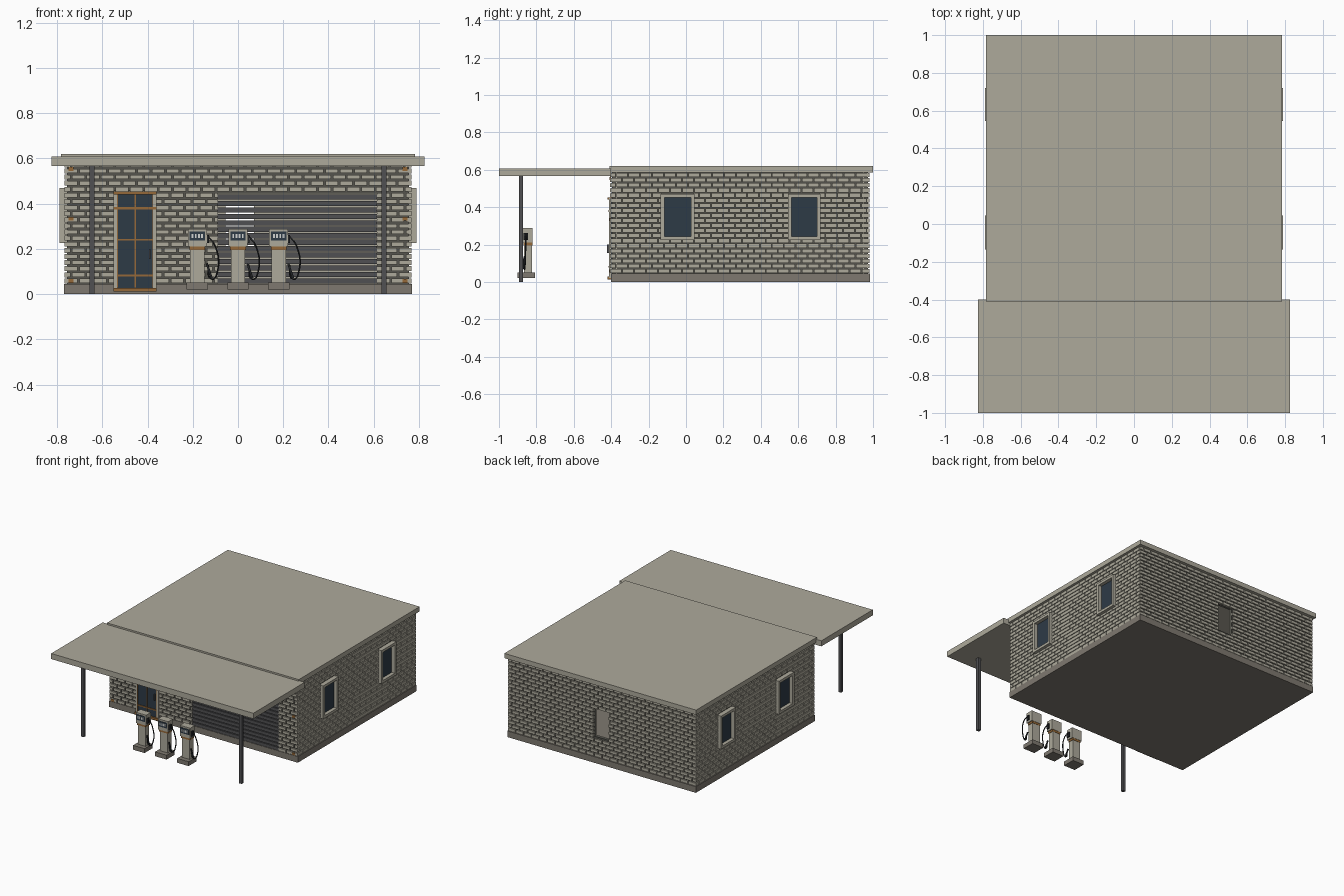
import bpy, bmesh
from mathutils import Vector

if "Cube" in bpy.data.objects:
    bpy.data.objects.remove(bpy.data.objects["Cube"])


def material(name, r, g, b):
    m = bpy.data.materials.new(name)
    m.diffuse_color = (r, g, b, 1)
    m.use_nodes = True
    m.node_tree.nodes["Principled BSDF"].inputs["Base Color"].default_value = m.diffuse_color
    return m


STONE = material("pale_stone", 0.42, 0.40, 0.33)
PLINTH = material("plinth_grey", 0.21, 0.19, 0.16)
MORTAR = material("dark_mortar", 0.09, 0.088, 0.075)
STEEL = material("dark_steel", 0.08, 0.08, 0.085)
GLASS = material("blue_glass", 0.027, 0.043, 0.062)
BRASS = material("brown_trim", 0.30, 0.14, 0.04)
RUBBER = material("black_rubber", 0.017, 0.019, 0.022)
WHITE = material("white_digits", 0.65, 0.66, 0.65)


def boxes(name, items, mat):
    """One object made of boxes given as (x0, x1, y0, y1, z0, z1)."""
    bm = bmesh.new()
    for x0, x1, y0, y1, z0, z1 in items:
        x0, x1, y0, y1 = min(x0, x1), max(x0, x1), min(y0, y1), max(y0, y1)
        verts = bmesh.ops.create_cube(bm, size=1)["verts"]
        for v in verts:
            v.co = Vector(((x0 + x1) / 2 + v.co.x * (x1 - x0),
                           (y0 + y1) / 2 + v.co.y * (y1 - y0),
                           (z0 + z1) / 2 + v.co.z * (z1 - z0)))
    me = bpy.data.meshes.new(name)
    bm.to_mesh(me)
    bm.free()
    me.materials.append(mat)
    ob = bpy.data.objects.new(name, me)
    bpy.context.collection.objects.link(ob)
    return ob


def tube(name, points, radius, mat):
    cu = bpy.data.curves.new(name, "CURVE")
    cu.dimensions = "3D"
    cu.bevel_depth = radius
    cu.bevel_resolution = 1
    cu.resolution_u = 5
    cu.use_fill_caps = True
    sp = cu.splines.new("BEZIER")
    sp.bezier_points.add(len(points) - 1)
    for bp, p in zip(sp.bezier_points, points):
        bp.co = p
        bp.handle_left_type = bp.handle_right_type = "AUTO"
    cu.materials.append(mat)
    bpy.context.collection.objects.link(bpy.data.objects.new(name, cu))


def free_spans(lo, hi, z, holes):
    """Parts of lo..hi that no opening covers at height z."""
    spans, start = [], lo
    for u0, u1, z0, z1 in sorted(holes):
        if z0 < z < z1:
            spans.append((start, u0))
            start = u1
    spans.append((start, hi))
    return spans


def wall(name, axis, plane, sign, lo, hi, holes, gap):
    """Mortar wall, inner lining and staggered bricks around openings."""
    def block(u0, u1, d0, d1, z0, z1):
        a, b = plane + sign * d0, plane + sign * d1
        return (u0, u1, a, b, z0, z1) if axis == "x" else (a, b, u0, u1, z0, z1)

    base, top = 0.03, 0.59
    cuts = sorted({base, top} | {min(max(z, base), top) for h in holes for z in h[2:]})
    core, lining = [], []
    for z0, z1 in zip(cuts, cuts[1:]):
        for u0, u1 in free_spans(lo, hi, (z0 + z1) / 2, holes):
            core.append(block(u0, u1, -0.02, 0, z0, z1))
            lining.append(block(u0, u1, -0.026, -0.0199, z0, z1))
    boxes(name + "_mortar", core, MORTAR)
    boxes(name + "_lining", lining, STONE)

    bricks, step, length = [], 0.027, 0.064
    for row in range(20):
        z0 = 0.045 + row * step
        for s0, s1 in free_spans(lo - 0.008, hi + 0.008, z0 + step / 2, holes):
            u = s0 - (length / 2 if row % 2 else 0)
            while u < s1 - gap:
                a, b = max(u, s0), min(u + length - gap, s1)
                if b - a > 0.006:
                    bricks.append(block(a, b, -0.003, 0.010, z0 + gap / 2, z0 + step - gap / 2))
                u += length
    boxes(name + "_bricks", bricks, STONE)


# Openings, as (start, end, bottom, top)
door = (-0.55, -0.36, 0.0, 0.455)
garage = (-0.09, 0.615, 0.03, 0.445)
hatch = (-0.055, 0.07, 0.19, 0.40)
windows = [(-0.13, 0.04, 0.23, 0.465), (0.55, 0.715, 0.23, 0.465)]

wall("front_wall", "x", -0.395, -1, -0.757, 0.757, [door, garage], 0.008)
wall("back_wall", "x", 0.972, 1, -0.757, 0.757, [hatch], 0.007)
for side, s in (("right", 1), ("left", -1)):
    wall(side + "_wall", "y", s * 0.757, s, -0.395, 0.972, windows, 0.005)

# Floor slab, roof and canopy
boxes("plinth", [(-0.77, 0.77, -0.402, 0.984, 0, 0.045)], PLINTH)
boxes("roof", [(-0.783, 0.783, -0.41, 1.0, 0.585, 0.62)], STONE)
boxes("canopy", [(-0.825, 0.825, -1.0, -0.40, 0.567, 0.608)], STONE)
boxes("canopy_posts", [(x - 0.011, x + 0.011, -0.893, -0.871, 0, 0.568)
                       for x in (-0.645, 0.645)], STEEL)

# Side windows
for side, s in (("right", 1), ("left", -1)):
    frame, panes = [], []
    for y0, y1, z0, z1 in windows:
        a, b, w = s * 0.745, s * 0.79, 0.014
        frame += [(a, b, y0 - 0.005, y0 + w, z0, z1), (a, b, y1 - w, y1 + 0.005, z0, z1),
                  (a, b, y0 - 0.005, y1 + 0.005, z1 - w, z1 + 0.005),
                  (a, b, y0 - 0.005, y1 + 0.005, z0 - 0.005, z0 + w)]
        panes.append((s * 0.752, s * 0.764, y0 + 0.01, y1 - 0.01, z0 + 0.01, z1 - 0.01))
    boxes(side + "_window_frames", frame, STONE)
    boxes(side + "_window_panes", panes, GLASS)

# Entrance door: glass, jambs, brown rails and step
boxes("door_glass", [(-0.54, -0.37, -0.408, -0.39, 0.02, 0.445)], GLASS)
boxes("door_jambs", [(-0.55, -0.535, -0.412, -0.39, 0.02, 0.45),
                     (-0.375, -0.36, -0.412, -0.39, 0.02, 0.45)], STONE)
boxes("door_rails", [(-0.55, -0.36, -0.42, -0.39, 0.44, 0.453),
                     (-0.55, -0.36, -0.414, -0.39, 0.375, 0.385),
                     (-0.535, -0.375, -0.413, -0.39, 0.238, 0.243),
                     (-0.535, -0.375, -0.414, -0.39, 0.078, 0.086),
                     (-0.457, -0.452, -0.413, -0.39, 0.03, 0.44),
                     (-0.535, -0.531, -0.413, -0.39, 0.03, 0.44),
                     (-0.379, -0.375, -0.413, -0.39, 0.03, 0.44),
                     (-0.55, -0.36, -0.42, -0.39, 0.012, 0.028)], BRASS)
boxes("door_handle", [(-0.393, -0.387, -0.422, -0.40, 0.155, 0.20)], STEEL)

# Garage shutter with open gaps between its slats
boxes("garage_slats", [(-0.09, 0.615, -0.402, -0.392, 0.047 + i * 0.0285, 0.070 + i * 0.0285)
                       for i in range(14)], STEEL)

# Brown wall ties near the front corners
boxes("corner_ties", [(s * 0.728, s * 0.75, -0.409, -0.40, z, z + 0.016)
                      for s in (-1, 1) for z in (0.05, 0.325, 0.545)], BRASS)

# Fuel pumps
for i, x in enumerate((-0.18, 0.0, 0.18)):
    n = "pump_%d_" % (i + 1)
    boxes(n + "base", [(x - 0.047, x + 0.047, -0.90, -0.806, 0.02, 0.052)], PLINTH)
    boxes(n + "body", [(x - 0.032, x + 0.032, -0.866, -0.824, 0.05, 0.197),
                       (x - 0.042, x + 0.042, -0.874, -0.82, 0.21, 0.288)], STONE)
    boxes(n + "band", [(x - 0.035, x + 0.035, -0.869, -0.822, 0.195, 0.211)], BRASS)
    boxes(n + "screen", [(x - 0.034, x + 0.034, -0.877, -0.87, 0.236, 0.276)], GLASS)
    boxes(n + "digits", [(x + k * 0.014 - 0.004, x + k * 0.014 + 0.004, -0.879, -0.875, 0.247, 0.266)
                         for k in (-1.5, -0.5, 0.5, 1.5)], WHITE)
    boxes(n + "nozzle_holder", [(x + 0.04, x + 0.051, -0.868, -0.845, 0.225, 0.262)], RUBBER)
    # Hose loop and hanging nozzle
    tube(n + "hose", [(x + 0.045, -0.855, 0.258), (x + 0.078, -0.857, 0.215),
                      (x + 0.089, -0.86, 0.10), (x + 0.065, -0.864, 0.066),
                      (x + 0.047, -0.866, 0.13)], 0.0038, RUBBER)
    tube(n + "nozzle", [(x + 0.064, -0.866, 0.07), (x + 0.052, -0.866, 0.105),
                        (x + 0.042, -0.864, 0.135)], 0.0055, RUBBER)
